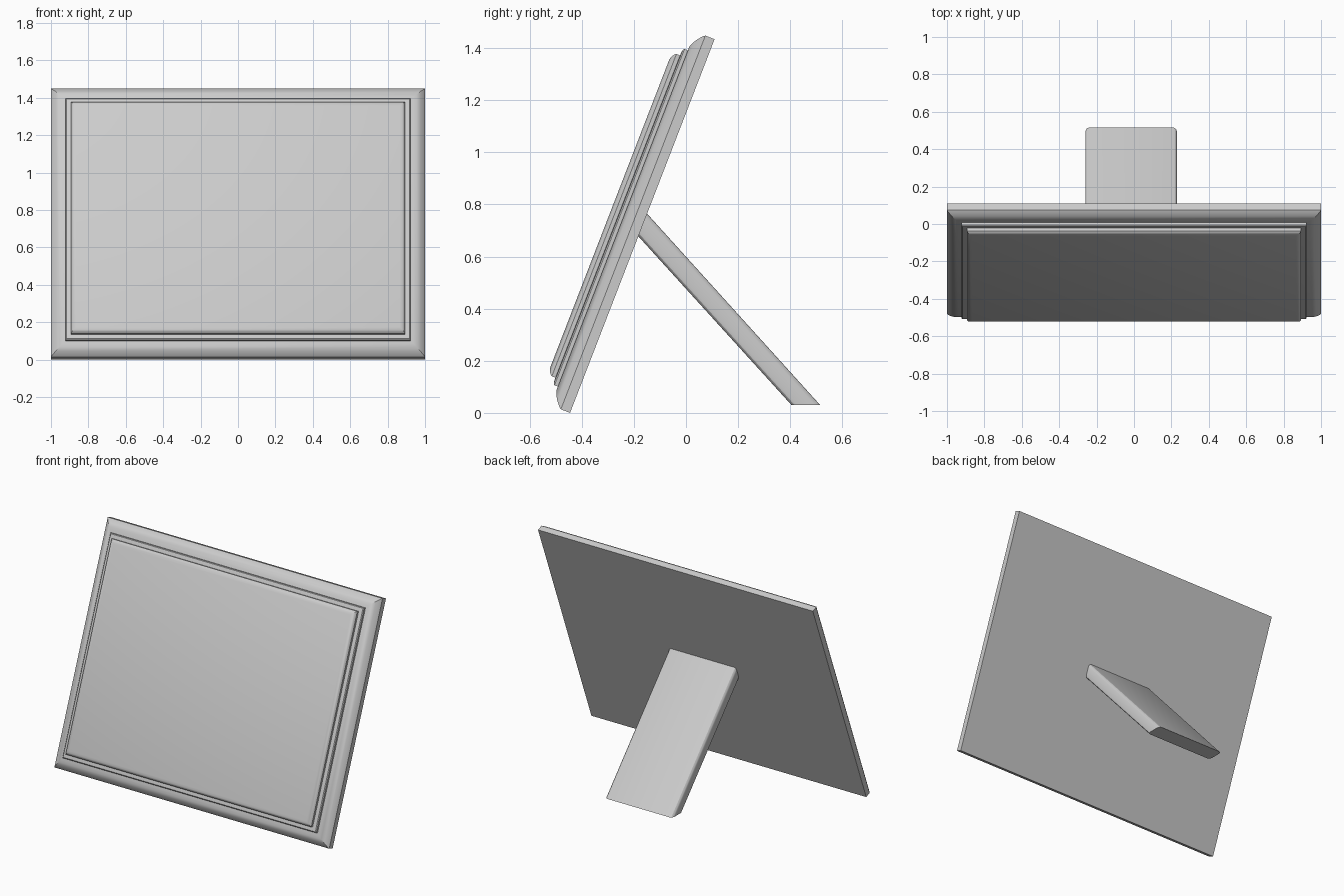
import bpy, bmesh, math
from mathutils import Matrix

if "Cube" in bpy.data.objects:
    bpy.data.objects.remove(bpy.data.objects["Cube"])

HEIGHT = 1.538
TILT = math.atan2(0.555, 1.435)
# local x = width, y = thickness (front is -y), z = up the panel
PLACE = Matrix.Translation((0, -0.445, 0)) @ Matrix.Rotation(-TILT, 4, 'X')


def finish(bm, name):
    bmesh.ops.recalc_face_normals(bm, faces=bm.faces)
    mesh = bpy.data.meshes.new(name)
    bm.to_mesh(mesh)
    bm.free()
    ob = bpy.data.objects.new(name, mesh)
    bpy.context.collection.objects.link(ob)
    bpy.ops.object.select_all(action='DESELECT')
    ob.select_set(True)
    bpy.context.view_layer.objects.active = ob
    bpy.ops.object.shade_smooth_by_angle(angle=math.radians(30))
    return ob


def moulding(name, profile):
    """Loft mitred rectangles from (inset, depth) pairs and cap both ends."""
    bm = bmesh.new()
    rings = []
    for inset, d in profile:
        w, lo, hi = 1 - inset, inset, HEIGHT - inset
        rings.append([bm.verts.new(PLACE @ Matrix.Translation((x, -d, z)).to_translation())
                      for x, z in ((-w, lo), (w, lo), (w, hi), (-w, hi))])
    for a, b in zip(rings, rings[1:]):
        for i in range(4):
            j = (i + 1) % 4
            bm.faces.new((a[i], a[j], b[j], b[i]))
    bm.faces.new(rings[0])
    bm.faces.new(rings[-1])
    return finish(bm, name)


# Outer frame with backing, middle step, raised front panel
moulding("outer_frame", [(0, 0), (0, 0.038), (0.006, 0.046), (0.025, 0.062),
                         (0.045, 0.074), (0.062, 0.08)])
moulding("middle_step", [(0.077, 0.06), (0.077, 0.094), (0.082, 0.099), (0.095, 0.101)])
moulding("front_panel", [(0.106, 0.08), (0.106, 0.116), (0.112, 0.124),
                         (0.122, 0.13), (0.135, 0.134)])

# Easel leg: slanted slab with rounded long edges
bm = bmesh.new()
side = [(-0.165, 0.782), (0.515, 0.03), (0.405, 0.03), (-0.205, 0.702)]
left, right = ([bm.verts.new((x, y, z)) for y, z in side] for x in (-0.26, 0.23))
bm.faces.new(left)
bm.faces.new(right)
for i in range(4):
    j = (i + 1) % 4
    bm.faces.new((left[i], left[j], right[j], right[i]))
long_edges = [e for e in bm.edges
              if abs(e.verts[0].co.x - e.verts[1].co.x) < 1e-4
              and (e.verts[0].co - e.verts[1].co).length > 0.5]
bmesh.ops.bevel(bm, geom=long_edges, offset=0.018, segments=3, profile=0.5, affect='EDGES')
finish(bm, "easel_leg")
